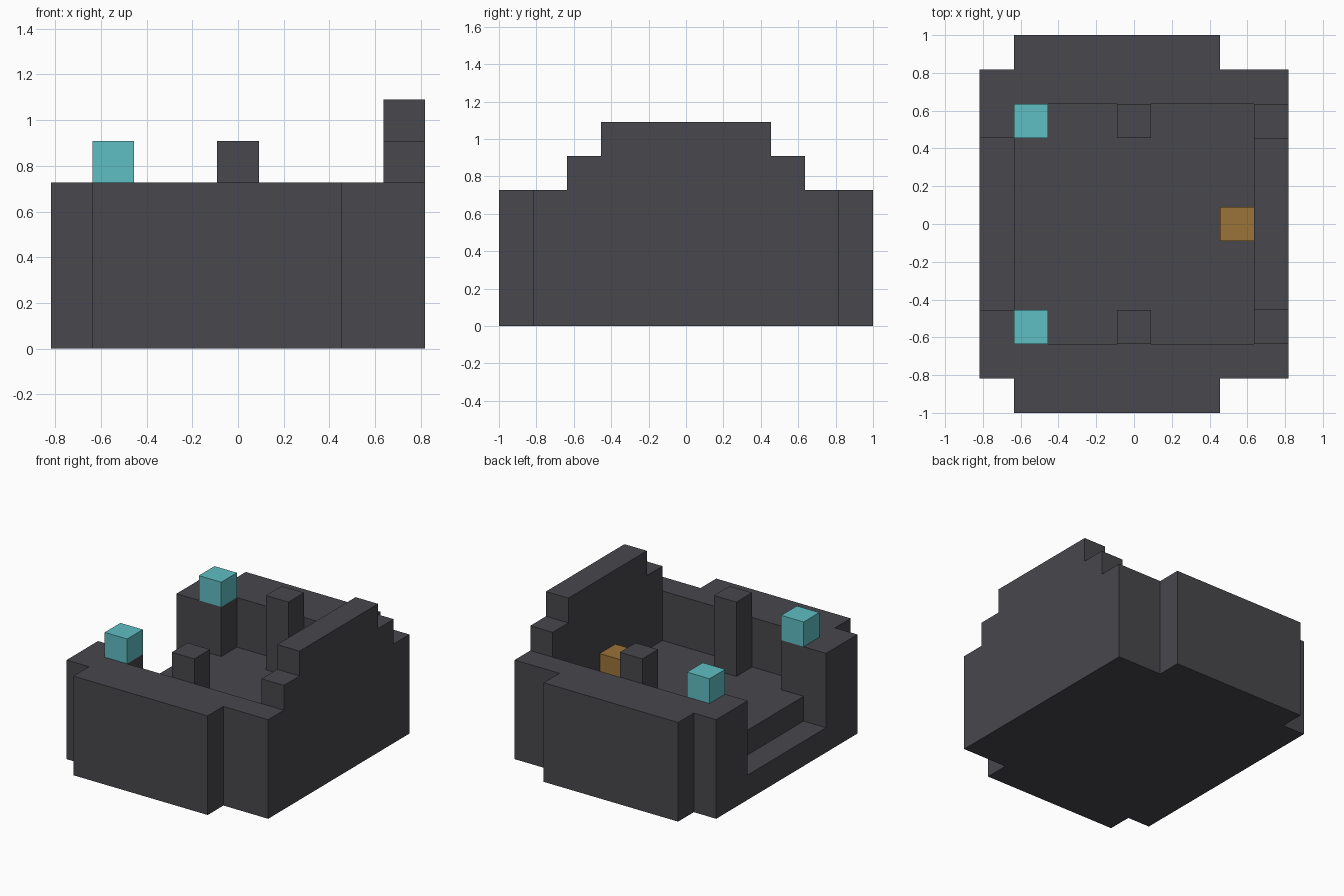
import bpy
import bmesh
from mathutils import Vector

cube = bpy.data.objects.get("Cube")
if cube:
    bpy.data.objects.remove(cube, do_unlink=True)

U = 2 / 11  # one block of the model


def material(name, rgb):
    mat = bpy.data.materials.new(name)
    mat.use_nodes = True
    colour = (*rgb, 1)
    mat.diffuse_color = colour
    mat.node_tree.nodes["Principled BSDF"].inputs["Base Color"].default_value = colour
    return mat


CHARCOAL = material("charcoal", (0.065, 0.064, 0.074))
TEAL = material("teal", (0.115, 0.52, 0.55))
AMBER = material("amber brown", (0.33, 0.17, 0.04))


def prism(name, outline, direction, mat):
    """Extrude a closed outline, given in blocks, along a direction."""
    bm = bmesh.new()
    face = bm.faces.new([bm.verts.new(Vector(p) * U) for p in outline])
    result = bmesh.ops.extrude_face_region(bm, geom=[face], use_keep_orig=True)
    moved = [v for v in result["geom"] if isinstance(v, bmesh.types.BMVert)]
    bmesh.ops.translate(bm, verts=moved, vec=Vector(direction) * U)
    bmesh.ops.recalc_face_normals(bm, faces=bm.faces)
    mesh = bpy.data.meshes.new(name)
    bm.to_mesh(mesh)
    bm.free()
    mesh.materials.append(mat)
    obj = bpy.data.objects.new(name, mesh)
    bpy.context.collection.objects.link(obj)
    return obj


def box(name, x, y, z, mat=CHARCOAL):
    outline = [(x[0], y[0], z[0]), (x[1], y[0], z[0]),
               (x[1], y[1], z[0]), (x[0], y[1], z[0])]
    return prism(name, outline, (0, 0, z[1] - z[0]), mat)


# Raised floor and the lower doorway step
box("floor", (-3.5, 3.5), (-3.5, 3.5), (0, 2))
box("doorway_step", (-4.5, -3.5), (-2.5, 2.5), (0, 1))

# Tall stepped wall opposite the doorway
half = [(4.5, 0), (4.5, 4), (3.5, 4), (3.5, 5), (2.5, 5), (2.5, 6)]
profile = half + [(-y, z) for y, z in reversed(half)]
prism("stepped_wall", [(3.5, y, z) for y, z in profile], (1, 0, 0), CHARCOAL)

# Mirrored side walls with a thick outer panel and a door jamb
wall_plan = [(3.5, 3.5), (3.5, 4.5), (2.5, 4.5), (2.5, 5.5), (-3.5, 5.5),
             (-3.5, 4.5), (-4.5, 4.5), (-4.5, 2.5), (-2.5, 2.5), (-2.5, 3.5)]
for side, s in (("front", -1), ("back", 1)):
    prism(side + "_wall", [(x, s * y, 0) for x, y in wall_plan], (0, 0, 4), CHARCOAL)
    span = sorted((s * 2.5, s * 3.5))
    box(side + "_post", (-0.5, 0.5), span, (2, 5))
    box(side + "_lamp", (-3.5, -2.5), span, (4, 5), TEAL)

# Small block against the stepped wall
box("seat_block", (2.5, 3.5), (-0.5, 0.5), (2, 3), AMBER)
